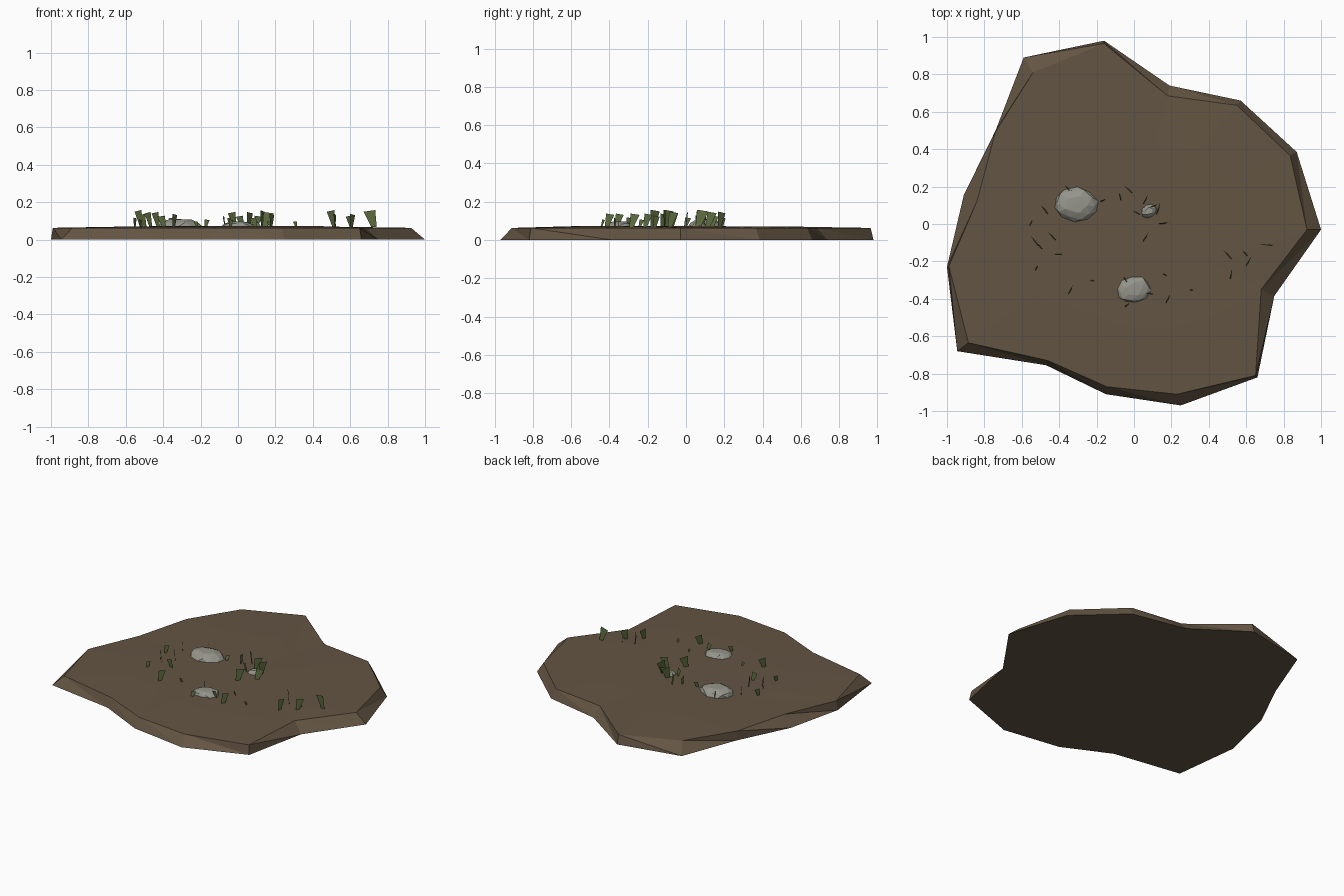
import bpy, bmesh, math, random
from mathutils import Vector

if "Cube" in bpy.data.objects:
    bpy.data.objects.remove(bpy.data.objects["Cube"])

random.seed(4)


def material(name, rgb):
    m = bpy.data.materials.new(name)
    m.diffuse_color = (*rgb, 1)
    m.use_nodes = True
    m.node_tree.nodes["Principled BSDF"].inputs["Base Color"].default_value = m.diffuse_color
    return m


SOIL = material("soil", (0.125, 0.09, 0.056))
STONE = material("stone", (0.30, 0.30, 0.26))
GRASS = material("grass", (0.11, 0.15, 0.05))


def finish(bm, name, mat):
    mesh = bpy.data.meshes.new(name)
    bm.to_mesh(mesh)
    bm.free()
    mesh.materials.append(mat)
    ob = bpy.data.objects.new(name, mesh)
    bpy.context.collection.objects.link(ob)
    return ob


# Ground patch: irregular base outline, inset top outline, gently domed top
base = [(-.16, .98), (.19, .74), (.57, .66), (.87, .385), (1, -.03),
        (.75, -.385), (.66, -.82), (.25, -.97), (-.15, -.91), (-.47, -.755),
        (-.945, -.68), (-1, -.23), (-.91, .155), (-.74, .5), (-.59, .89)]
rim = [(-.16, .965), (.18, .685), (.55, .635), (.835, .365), (.925, -.03),
       (.68, -.35), (.65, -.81), (.23, -.91), (-.145, -.87), (-.46, -.73),
       (-.885, -.635), (-.99, -.225), (-.84, .12), (-.74, .495), (-.54, .81)]
bm = bmesh.new()
low = [bm.verts.new((x, y, 0)) for x, y in base]
top = [bm.verts.new((x, y, .063)) for x, y in rim]
mid = [bm.verts.new((x * .62, y * .62, .071 + random.uniform(-.003, .003))) for x, y in rim]
centre = bm.verts.new((0, 0, .073))
n = len(base)
bm.faces.new(low)
for i in range(n):
    j = (i + 1) % n
    for a, b in ((low, top), (top, mid)):
        bm.faces.new((a[i], a[j], b[j]))
        bm.faces.new((a[i], b[j], b[i]))
    bm.faces.new((mid[i], mid[j], centre))
bmesh.ops.recalc_face_normals(bm, faces=bm.faces)
finish(bm, "ground_patch", SOIL)


# Half-buried faceted stones
def stone(name, loc, size, turn):
    bm = bmesh.new()
    bmesh.ops.create_icosphere(bm, subdivisions=2, radius=1)
    for v in bm.verts:
        v.co *= random.uniform(.92, 1.05)
        v.co.z = min(v.co.z, .85)
    ob = finish(bm, name, STONE)
    ob.location, ob.scale = loc, size
    ob.rotation_euler.z = turn


stone("stone_large", (-.31, .105, .07), (.12, .092, .046), -.1)
stone("stone_medium", (0, -.35, .07), (.092, .072, .032), .2)
stone("stone_small", (.08, .07, .07), (.045, .036, .03), .5)

# Grass blades: x, y, heading in degrees, height
blades = [
    (-.52, -.10, 125, .09), (-.50, -.12, 130, .07), (-.55, .00, 60, .05), (-.47, .07, 125, .08),
    (-.40, -.16, 175, .06), (-.43, -.07, 130, .08), (-.52, -.24, 60, .04), (-.34, -.36, 58, .07),
    (-.22, -.30, 175, .03), (.17, -.27, 150, .03), (.18, -.41, 60, .07), (.31, -.35, 170, .03),
    (-.04, -.44, 30, .04), (-.02, .18, 135, .08), (-.07, .14, 100, .06), (.06, .12, 60, .08),
    (.10, .09, 20, .06), (.13, .07, 70, .09), (.02, .06, 150, .06), (.15, .00, 5, .08),
    (.06, -.08, 55, .08), (-.17, .12, 20, .04), (-.04, -.30, 120, .05), (.09, -.37, 165, .05),
    (.51, -.17, 130, .09), (.61, -.21, 55, .07), (.60, -.16, 125, .06), (.52, -.28, 75, .07),
    (.72, -.11, 170, .09), (-.35, .19, 130, .05)]
bm = bmesh.new()
for x, y, deg, h in blades:
    d = Vector((math.cos(math.radians(deg)), math.sin(math.radians(deg)), 0))
    side = Vector((-d.y, d.x, 0)) * .006
    p = Vector((x, y, .068))
    s = h / .09
    lean = .02 * s
    # narrow foot flaring to a slanted tip
    pts = [p - d * .022 * s, p + d * .008 * s,
           p + d * (.028 * s + lean) + side + Vector((0, 0, h * .9)),
           p - d * (.035 * s - lean) + side + Vector((0, 0, h))]
    bm.faces.new([bm.verts.new(q) for q in pts])
finish(bm, "grass_blades", GRASS)
